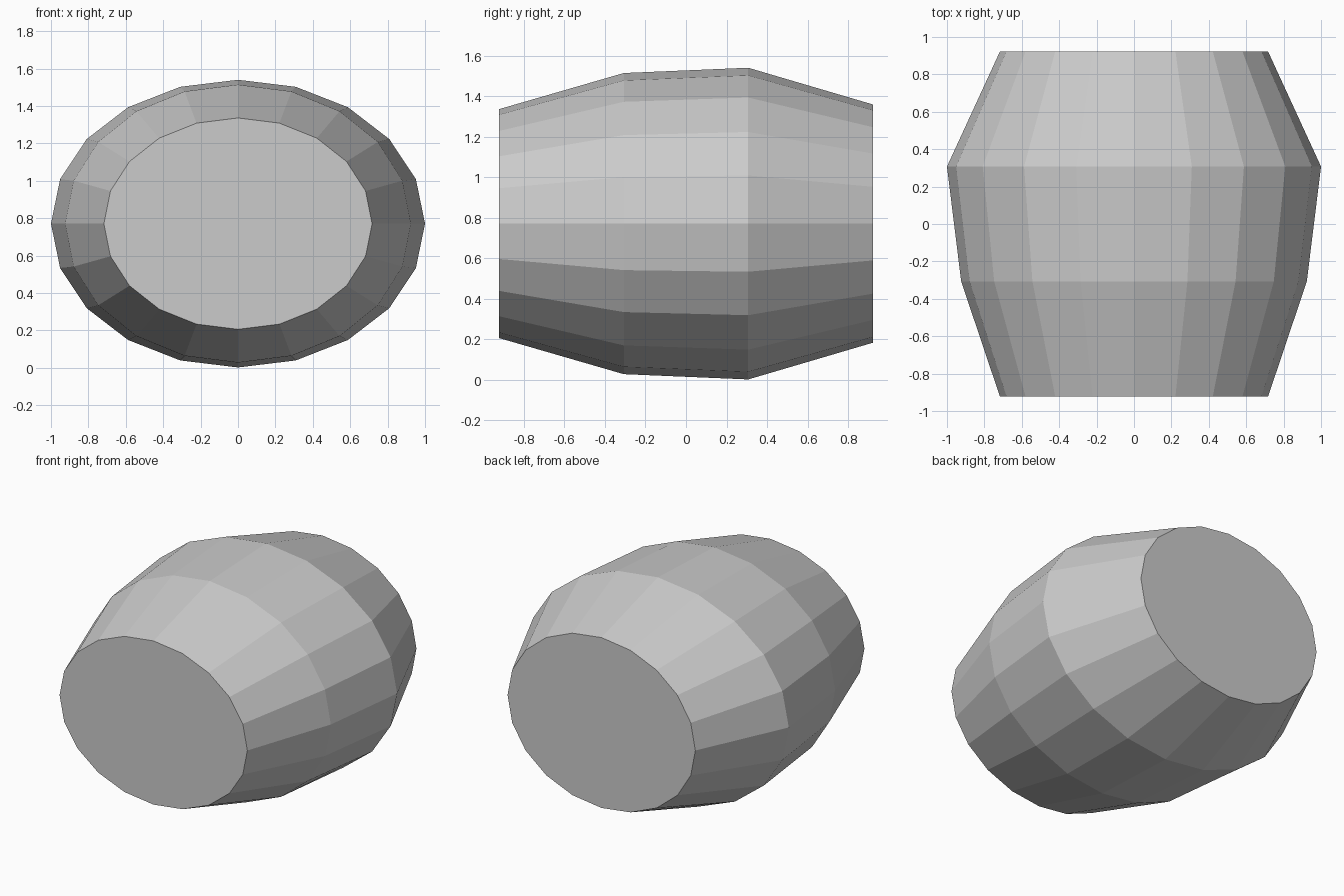
import bpy, bmesh
from math import cos, sin, pi

if "Cube" in bpy.data.objects:
    bpy.data.objects.remove(bpy.data.objects["Cube"])

SIDES = 20
CENTRE_Z = 0.771
# Barrel profile along y: (y, half width, half height)
PROFILE = [(-0.922, 0.717, 0.565), (-0.307, 0.924, 0.743),
           (0.307, 1.0, 0.769), (0.922, 0.717, 0.588)]

bm = bmesh.new()


def ring(y, rx, rz):
    return [bm.verts.new((rx * cos(2 * pi * i / SIDES), y,
                          CENTRE_Z + rz * sin(2 * pi * i / SIDES)))
            for i in range(SIDES)]


# Faceted barrel wall
rings = [ring(*p) for p in PROFILE]
for a, b in zip(rings, rings[1:]):
    for i in range(SIDES):
        j = (i + 1) % SIDES
        bm.faces.new((a[i], a[j], b[j], b[i]))

# Flat ends
bm.faces.new(rings[0])
bm.faces.new(rings[-1])
bmesh.ops.recalc_face_normals(bm, faces=bm.faces[:])

mesh = bpy.data.meshes.new("barrel")
bm.to_mesh(mesh)
bm.free()
bpy.context.collection.objects.link(bpy.data.objects.new("barrel", mesh))
